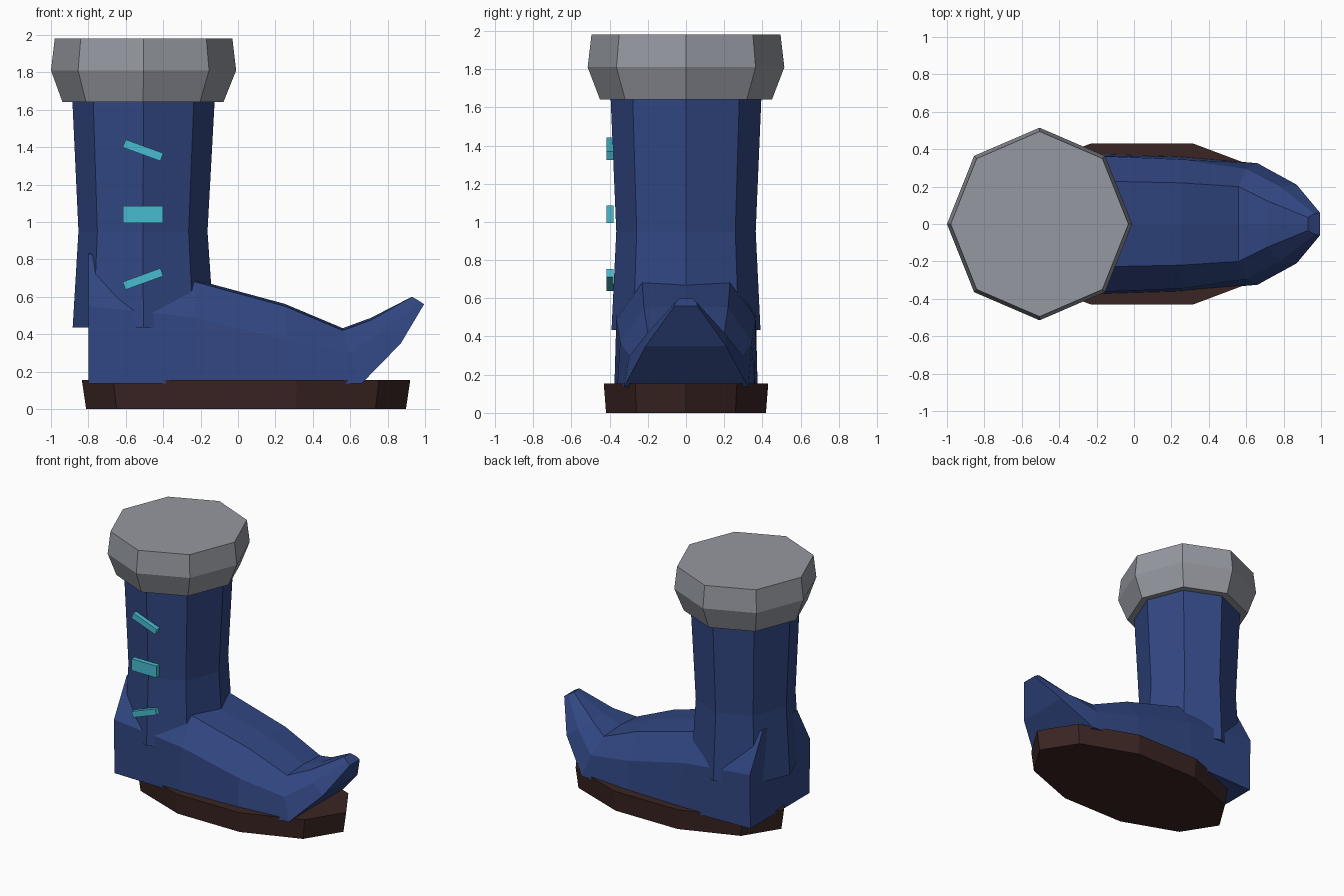
import bpy, bmesh, math

if "Cube" in bpy.data.objects:
    bpy.data.objects.remove(bpy.data.objects["Cube"])


def material(name, rgb):
    m = bpy.data.materials.new(name)
    m.diffuse_color = (*rgb, 1)
    m.use_nodes = True
    m.node_tree.nodes["Principled BSDF"].inputs["Base Color"].default_value = m.diffuse_color
    return m


BLUE = material("blue_leather", (0.031, 0.063, 0.225))
GREY = material("grey_fur", (0.30, 0.315, 0.35))
BROWN = material("dark_brown_sole", (0.042, 0.018, 0.016))
TEAL = material("teal_lace", (0.065, 0.50, 0.63))


def loft(name, rings, mat):
    """Skin a list of equal-length point rings and cap both ends."""
    bm = bmesh.new()
    loops = [[bm.verts.new(p) for p in ring] for ring in rings]
    n = len(loops[0])
    for a, b in zip(loops, loops[1:]):
        for i in range(n):
            j = (i + 1) % n
            bm.faces.new((a[i], a[j], b[j], b[i]))
    bm.faces.new(loops[0])
    bm.faces.new(loops[-1])
    bmesh.ops.recalc_face_normals(bm, faces=bm.faces)
    me = bpy.data.meshes.new(name)
    bm.to_mesh(me)
    bm.free()
    me.materials.append(mat)
    ob = bpy.data.objects.new(name, me)
    bpy.context.collection.objects.link(ob)
    return ob


def ring(cx, rx, ry, z, sides):
    step = 2 * math.pi / sides
    return [(cx + rx * math.cos(i * step), ry * math.sin(i * step), z)
            for i in range(sides)]


# Flat ten-sided sole, slightly flared upwards
loft("sole", [ring(0.043, 0.855, 0.44, 0, 10),
              ring(0.043, 0.878, 0.453, 0.155, 10)], BROWN)

# Waisted eight-sided shaft
loft("shaft", [ring(-0.506, 0.378, 0.39, 0.435, 8),
               ring(-0.508, 0.345, 0.365, 0.95, 8),
               ring(-0.505, 0.382, 0.396, 1.68, 8)], BLUE)

# Chunky cuff around the top
loft("cuff", [ring(-0.508, 0.43, 0.45, 1.64, 8),
              ring(-0.505, 0.495, 0.515, 1.81, 8),
              ring(-0.505, 0.475, 0.495, 1.98, 8)], GREY)

# Foot: bottom corner, side corner, top corner per station as (x, y, z),
# ending in the upturned toe
stations = [
    ((-0.80, 0.36, 0.135), (-0.80, 0.365, 0.55), (-0.80, 0.21, 0.83)),
    ((-0.23, 0.375, 0.135), (-0.23, 0.365, 0.49), (-0.23, 0.23, 0.68)),
    ((0.25, 0.36, 0.135), (0.25, 0.345, 0.37), (0.25, 0.22, 0.55)),
    ((0.66, 0.325, 0.135), (0.60, 0.295, 0.30), (0.56, 0.20, 0.42)),
    ((0.87, 0.21, 0.35), (0.78, 0.20, 0.42), (0.71, 0.125, 0.475)),
    ((0.995, 0.06, 0.56), (0.965, 0.055, 0.58), (0.93, 0.035, 0.60)),
]
rings = []
for s in stations:
    tx, ty, tz = s[2]
    right = [(x, -y, z) for x, y, z in s]
    rings.append(right + [(tx, 0, tz + 0.012 * (ty > 0.1))] + list(reversed(s)))
loft("foot", rings, BLUE)

# Three laces on the front side
for name, z, height, tilt in (("upper_lace", 1.383, 0.045, 20),
                              ("middle_lace", 1.04, 0.09, 0),
                              ("lower_lace", 0.695, 0.045, -20)):
    hw, hh = 0.107, height / 2
    lace = loft(name, [[(-hw, y, -hh), (hw, y, -hh), (hw, y, hh), (-hw, y, hh)]
                       for y in (-0.018, 0.018)], TEAL)
    lace.location = (-0.508, -0.398, z)
    lace.rotation_euler = (0, math.radians(tilt), 0)
